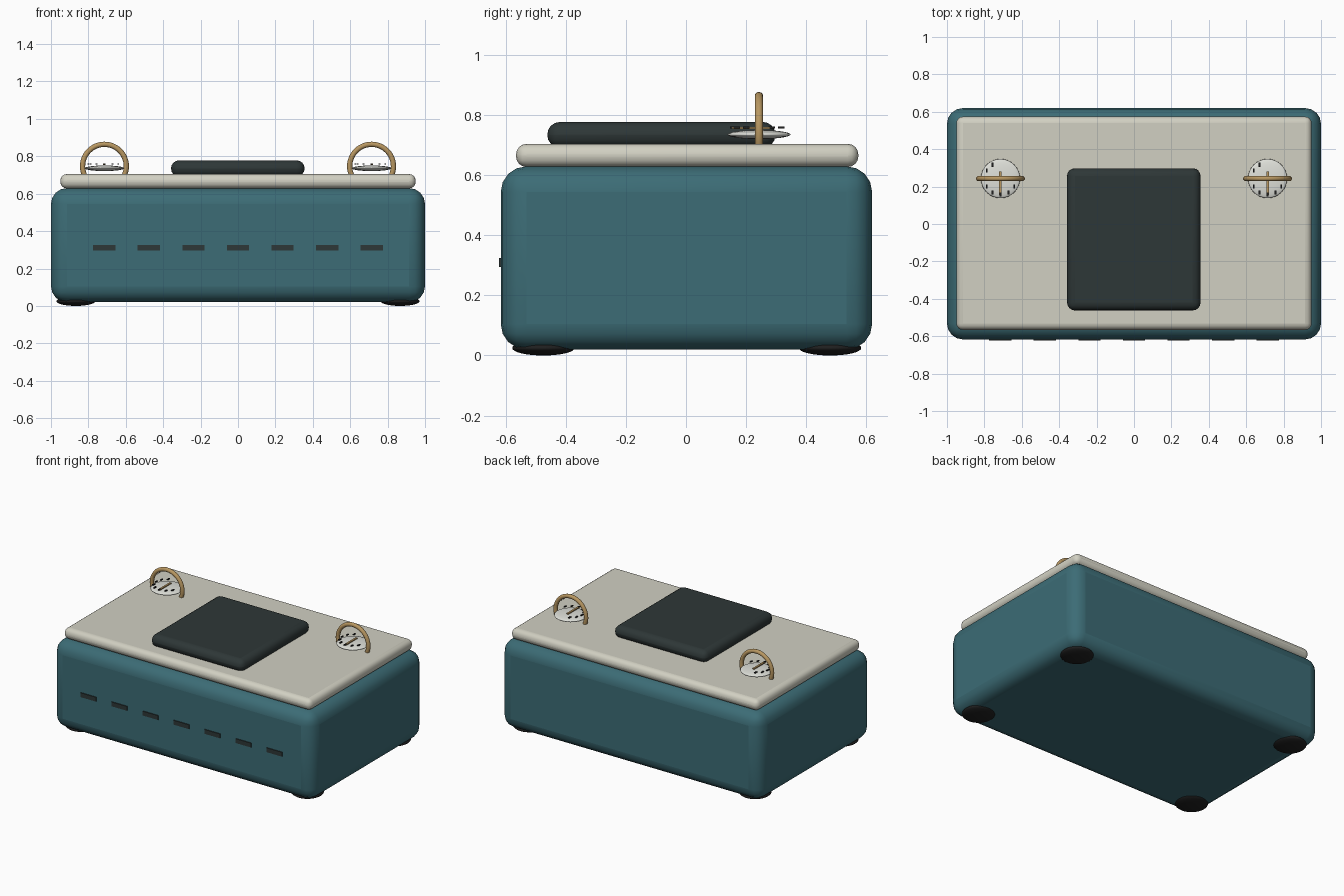
import bpy
import math

if "Cube" in bpy.data.objects:
    bpy.data.objects.remove(bpy.data.objects["Cube"], do_unlink=True)


def material(name, rgb):
    mat = bpy.data.materials.new(name)
    mat.use_nodes = True
    mat.diffuse_color = (*rgb, 1)
    mat.node_tree.nodes["Principled BSDF"].inputs["Base Color"].default_value = (*rgb, 1)
    return mat


teal = material("teal", (0.045, 0.15, 0.18))
cream = material("cream", (0.64, 0.63, 0.54))
charcoal = material("charcoal", (0.027, 0.038, 0.038))
brass = material("brass", (0.48, 0.31, 0.12))
pale = material("dial white", (0.74, 0.75, 0.70))
black = material("black", (0.014, 0.014, 0.014))


def finish(name, mat, angle=60):
    obj = bpy.context.object
    obj.name = name
    obj.data.materials.append(mat)
    bpy.ops.object.transform_apply(location=False, rotation=False, scale=True)
    bpy.ops.object.shade_smooth_by_angle(angle=math.radians(angle))
    return obj


def box(name, low, high, mat, bevel=0, segments=3):
    """Box between two corners, with optional rounded edges."""
    bpy.ops.mesh.primitive_cube_add(
        size=1, location=[(a + b) / 2 for a, b in zip(low, high)])
    bpy.context.object.scale = [b - a for a, b in zip(low, high)]
    obj = finish(name, mat)
    if bevel:
        mod = obj.modifiers.new("rounding", "BEVEL")
        mod.width = bevel
        mod.segments = segments
    return obj


def small_box(name, centre, size, mat):
    half = [s / 2 for s in size]
    return box(name, [c - h for c, h in zip(centre, half)],
               [c + h for c, h in zip(centre, half)], mat)


def flat_ball(name, centre, radius, half_height, mat):
    bpy.ops.mesh.primitive_uv_sphere_add(
        segments=32, ring_count=16, radius=1, location=centre)
    bpy.context.object.scale = (radius, radius, half_height)
    return finish(name, mat, 180)


# Case, lid and top pad
box("body", (-1, -0.617, 0.02), (1, 0.62, 0.63), teal, 0.085, 4)
box("lid", (-0.95, -0.566, 0.628), (0.95, 0.574, 0.705), cream, 0.035, 4)
box("top_pad", (-0.358, -0.462, 0.692), (0.356, 0.298, 0.778), charcoal, 0.042, 4)

# Row of vents on the front
for i in range(7):
    small_box(f"vent_{i + 1}", ((i - 3) * 0.238, -0.618, 0.31),
              (0.12, 0.01, 0.03), charcoal)

for side, sx in (("right", -1), ("left", 1)):
    # Feet
    for end, y in (("front", -0.475), ("back", 0.48)):
        flat_ball(f"{end}_{side}_foot", (sx * 0.867, y, 0.025), 0.104, 0.025, black)

    # Dial with brass hoop, pointer and tick marks
    x, y = sx * 0.714, 0.243
    flat_ball(f"{side}_dial", (x, y, 0.736), 0.105, 0.015, pale)
    bpy.ops.mesh.primitive_torus_add(
        major_radius=0.117, minor_radius=0.014, major_segments=48, minor_segments=12,
        location=(x, y, 0.747), rotation=(math.pi / 2, 0, 0))
    finish(f"{side}_hoop", brass, 180)
    small_box(f"{side}_pointer", (x, y - 0.025, 0.758), (0.013, 0.125, 0.007), brass)
    for i in range(8):
        a = math.radians(120 + 30 * i)
        small_box(f"{side}_tick_{i + 1}",
                  (x + 0.085 * math.cos(a), y + 0.085 * math.sin(a), 0.759),
                  (0.01, 0.022, 0.006), black)
